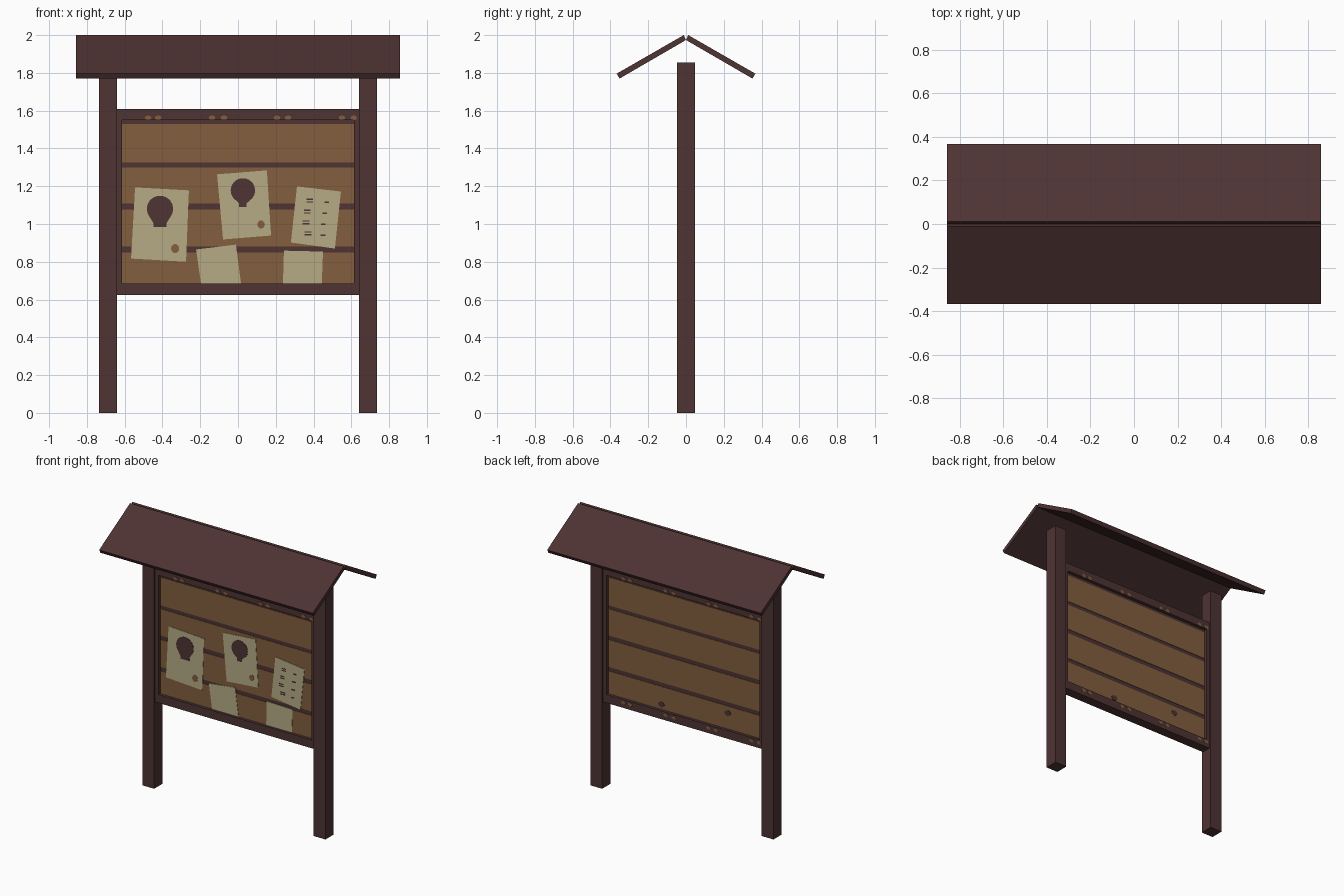
import bpy, bmesh, math
from mathutils import Vector

if "Cube" in bpy.data.objects:
    bpy.data.objects.remove(bpy.data.objects["Cube"])


def material(name, rgb):
    m = bpy.data.materials.new(name)
    m.diffuse_color = (*rgb, 1)
    m.use_nodes = True
    m.node_tree.nodes["Principled BSDF"].inputs["Base Color"].default_value = m.diffuse_color
    return m


DARK = material("dark wood", (0.077, 0.033, 0.033))
BROWN = material("light wood", (0.223, 0.112, 0.048))
PAPER = material("old paper", (0.468, 0.407, 0.235))


def prism(name, outline, offset, mat):
    """Extrude a closed 3D outline by an offset vector."""
    bm = bmesh.new()
    a = [bm.verts.new(p) for p in outline]
    b = [bm.verts.new(Vector(p) + Vector(offset)) for p in outline]
    n = len(a)
    bm.faces.new(a)
    bm.faces.new(b[::-1])
    for i in range(n):
        bm.faces.new((a[i], b[i], b[(i + 1) % n], a[(i + 1) % n]))
    bmesh.ops.recalc_face_normals(bm, faces=bm.faces)
    me = bpy.data.meshes.new(name)
    bm.to_mesh(me)
    bm.free()
    me.materials.append(mat)
    ob = bpy.data.objects.new(name, me)
    bpy.context.collection.objects.link(ob)
    return ob


def box(name, x0, x1, y0, y1, z0, z1, mat):
    return prism(name, [(x0, y0, z0), (x1, y0, z0), (x1, y0, z1), (x0, y0, z1)],
                 (0, y1 - y0, 0), mat)


def plate(name, pts, depth, mat, side=1, thick=0.005):
    """Thin plate facing the front (side 1) or turned round to the back (side -1)."""
    return prism(name, [(side * x, -side * depth, z) for x, z in pts],
                 (0, side * thick, 0), mat)


def rect(x0, x1, z0, z1):
    return [(x0, z0), (x1, z0), (x1, z1), (x0, z1)]


def oval(cx, cz, rx, rz, n=10):
    return [(cx + rx * math.cos(2 * math.pi * i / n),
             cz + rz * math.sin(2 * math.pi * i / n)) for i in range(n)]


def portrait(cx, cz, r, neck, bottom):
    """Round head that runs down into a neck."""
    arc = [(cx + r * math.cos(math.radians(t)), cz + r * math.sin(math.radians(t)))
           for t in range(-40, 221, 20)]
    return arc + [(cx - neck, bottom + 0.02), (cx - neck, bottom),
                  (cx + neck, bottom), (cx + neck, bottom + 0.02)]


# Posts, stiles and roof slopes, one on each side
for s, label in ((-1, "left"), (1, "right")):
    box(f"{label}_post", *sorted((s * 0.64, s * 0.735)), -0.047, 0.047, 0, 1.855, DARK)
    box(f"{label}_stile", *sorted((s * 0.613, s * 0.64)), -0.035, 0.035, 0.625, 1.61, DARK)
for s, label in ((-1, "front"), (1, "back")):
    prof = [(0.012, 2.0), (0.367, 1.796), (0.352, 1.77), (0.0, 1.974)]
    prism(f"{label}_roof_slope", [(-0.857, s * y, z) for y, z in prof],
          (1.714, 0, 0), DARK)

# Rails and backing board
box("top_rail", -0.613, 0.613, -0.035, 0.035, 1.55, 1.61, DARK)
box("bottom_rail", -0.613, 0.613, -0.035, 0.035, 0.625, 0.685, DARK)
box("backing_board", -0.613, 0.613, -0.012, 0.012, 0.685, 1.55, DARK)

# Planks on both sides and worn spots on the rails
planks = [(0.685, 0.85), (0.88, 1.077), (1.108, 1.30), (1.326, 1.53)]
spots = [-0.476, -0.423, -0.138, -0.074, 0.206, 0.265, 0.55, 0.612]
for side, label in ((1, "front"), (-1, "back")):
    for i, (z0, z1) in enumerate(planks):
        plate(f"{label}_plank_{i}", rect(-0.613, 0.613, z0, z1), 0.015, BROWN, side)
    for z in ((1.562,) if side == 1 else (1.562, 0.664)):
        for x in spots:
            plate(f"{label}_rail_spot", oval(x, z, 0.018, 0.013, 8), 0.037, BROWN, side)

# Knots on the back planks
for x, z in ((-0.187, 0.72), (0.346, 0.80)):
    plate("back_knot", oval(x, z, 0.025, 0.02), 0.0175, DARK, -1)

# Paper notices
notices = [
    [(-.545, 1.194), (-.26, 1.178), (-.275, .80), (-.566, .817)],
    [(-.111, 1.263), (.153, 1.284), (.175, .939), (-.079, .918)],
    [(.312, 1.199), (.545, 1.172), (.513, .87), (.28, .902)],
    [(-.222, .865), (-.011, .891), (.016, .685), (-.196, .685)],
    [(.243, .859), (.45, .854), (.444, .685), (.238, .685)],
]
for i, pts in enumerate(notices):
    plate(f"notice_{i}", pts, 0.0175, PAPER)

# Portraits and seals on the notices
plate("portrait_left", portrait(-0.413, 1.08, 0.07, 0.035, 0.985), 0.0195, DARK)
plate("portrait_middle", portrait(0.026, 1.178, 0.065, 0.02, 1.09), 0.0195, DARK)
plate("seal_left", oval(-0.333, 0.87, 0.022, 0.024), 0.0195, BROWN)
plate("seal_middle", oval(0.122, 0.997, 0.02, 0.022), 0.0195, BROWN)

# Two columns of short dashes on the right notice
for row, (xl, xr) in enumerate(((.38, .47), (.367, .46), (.36, .452), (.37, .45))):
    z = 1.122 - row * 0.058
    for dz in (0.006, -0.008):
        plate("notice_dash", rect(xl - .018, xl + .018, z + dz, z + dz + .006), 0.0195, DARK)
    plate("notice_dash", rect(xr - .012, xr + .012, z - .012, z - .004), 0.0195, DARK)
